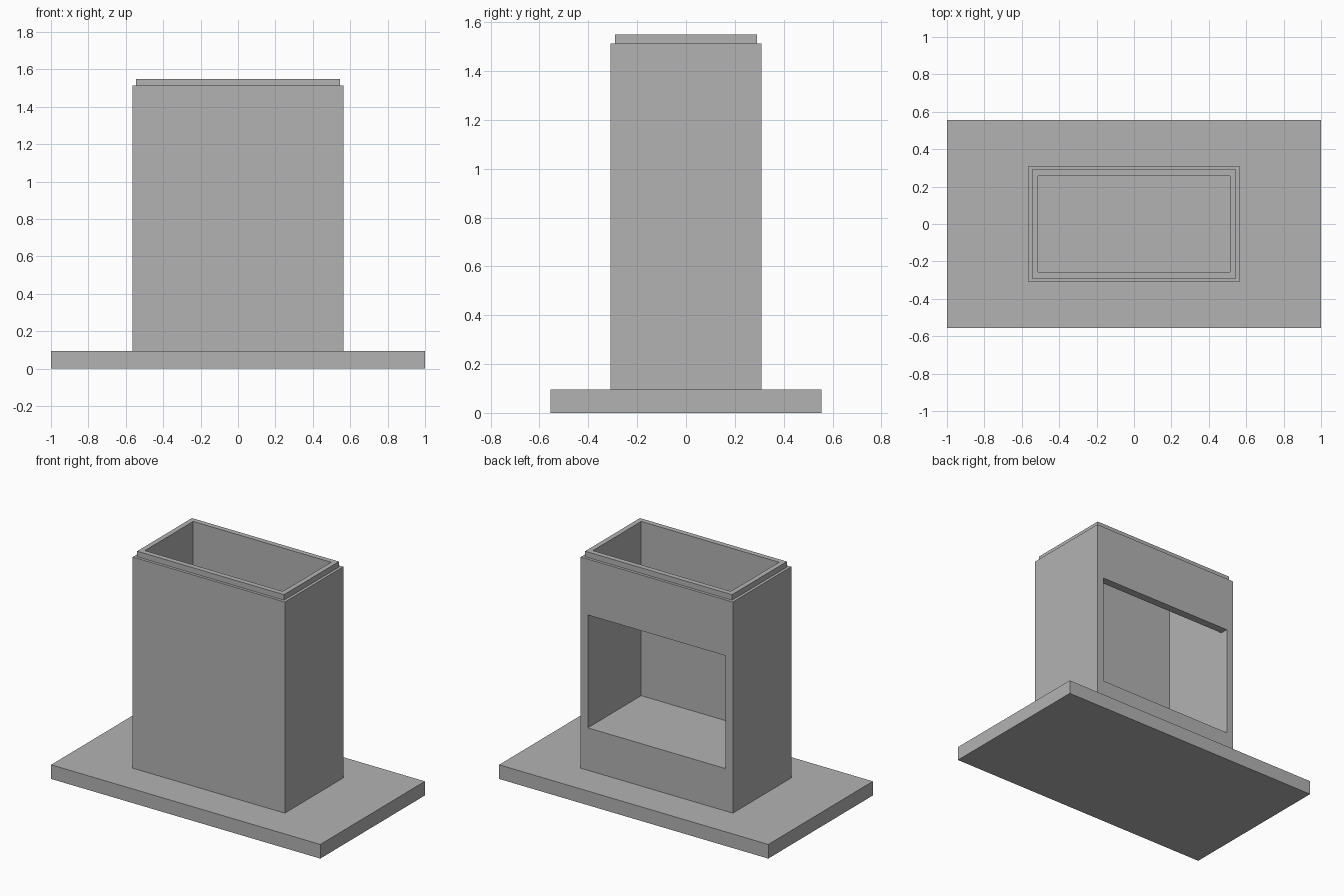
import bpy
import bmesh

cube = bpy.data.objects.get("Cube")
if cube:
    bpy.data.objects.remove(cube, do_unlink=True)

grey = bpy.data.materials.new("plain grey")
grey.use_nodes = True
colour = (0.45, 0.45, 0.45, 1)
grey.diffuse_color = colour
grey.node_tree.nodes["Principled BSDF"].inputs["Base Color"].default_value = colour

# Main dimensions (half sizes in x and y, heights in z)
PLATE_X, PLATE_Y, PLATE_TOP = 1.0, 0.555, 0.095
BODY_X, BODY_Y, BODY_TOP = 0.565, 0.31, 1.513
LIP_INSET, LIP_TOP = 0.027, 1.55
INNER_X, INNER_Y, FLOOR_Z, LINTEL_Z = 0.512, 0.256, 0.38, 1.138


def prism(bm, points, direction):
    """Extrude a closed outline along a direction; return the end face."""
    face = bm.faces.new([bm.verts.new(p) for p in points])
    result = bmesh.ops.extrude_face_region(bm, geom=[face], use_keep_orig=True)
    verts = [g for g in result["geom"] if isinstance(g, bmesh.types.BMVert)]
    bmesh.ops.translate(bm, verts=verts, vec=direction)
    return next(g for g in result["geom"] if isinstance(g, bmesh.types.BMFace))


def block(bm, x, y, bottom, top):
    outline = [(-x, -y, bottom), (x, -y, bottom), (x, y, bottom), (-x, y, bottom)]
    return prism(bm, outline, (0, 0, top - bottom))


def finish(bm, name):
    bmesh.ops.recalc_face_normals(bm, faces=bm.faces)
    mesh = bpy.data.meshes.new(name)
    bm.to_mesh(mesh)
    bm.free()
    mesh.materials.append(grey)
    obj = bpy.data.objects.new(name, mesh)
    bpy.context.collection.objects.link(obj)
    return obj


# Base plate
bm = bmesh.new()
block(bm, PLATE_X, PLATE_Y, 0, PLATE_TOP)
finish(bm, "base_plate")

# Housing with a stepped lip around the top
bm = bmesh.new()
top = block(bm, BODY_X, BODY_Y, PLATE_TOP, BODY_TOP)
bmesh.ops.recalc_face_normals(bm, faces=bm.faces)
bmesh.ops.inset_region(bm, faces=[top], thickness=LIP_INSET)
lip = bmesh.ops.extrude_discrete_faces(bm, faces=[top])["faces"]
bmesh.ops.translate(bm, verts=lip[0].verts, vec=(0, 0, LIP_TOP - BODY_TOP))
housing = finish(bm, "housing")

# Cavity: open at the top and through a window in the back wall
bm = bmesh.new()
outside_y, above = BODY_Y + 0.1, LIP_TOP + 0.1
profile = [(-INNER_Y, FLOOR_Z), (outside_y, FLOOR_Z), (outside_y, LINTEL_Z),
           (INNER_Y, LINTEL_Z), (INNER_Y, above), (-INNER_Y, above)]
prism(bm, [(-INNER_X, y, z) for y, z in profile], (2 * INNER_X, 0, 0))
cutter = finish(bm, "cavity_cutter")
cutter.hide_render = True

cut = housing.modifiers.new("cavity", 'BOOLEAN')
cut.operation = 'DIFFERENCE'
cut.solver = 'EXACT'
cut.object = cutter

# Bake the cut and drop the helper
bpy.context.view_layer.update()
evaluated = housing.evaluated_get(bpy.context.evaluated_depsgraph_get())
carved = bpy.data.meshes.new_from_object(evaluated)
housing.modifiers.clear()
housing.data = carved
bpy.data.objects.remove(cutter, do_unlink=True)
